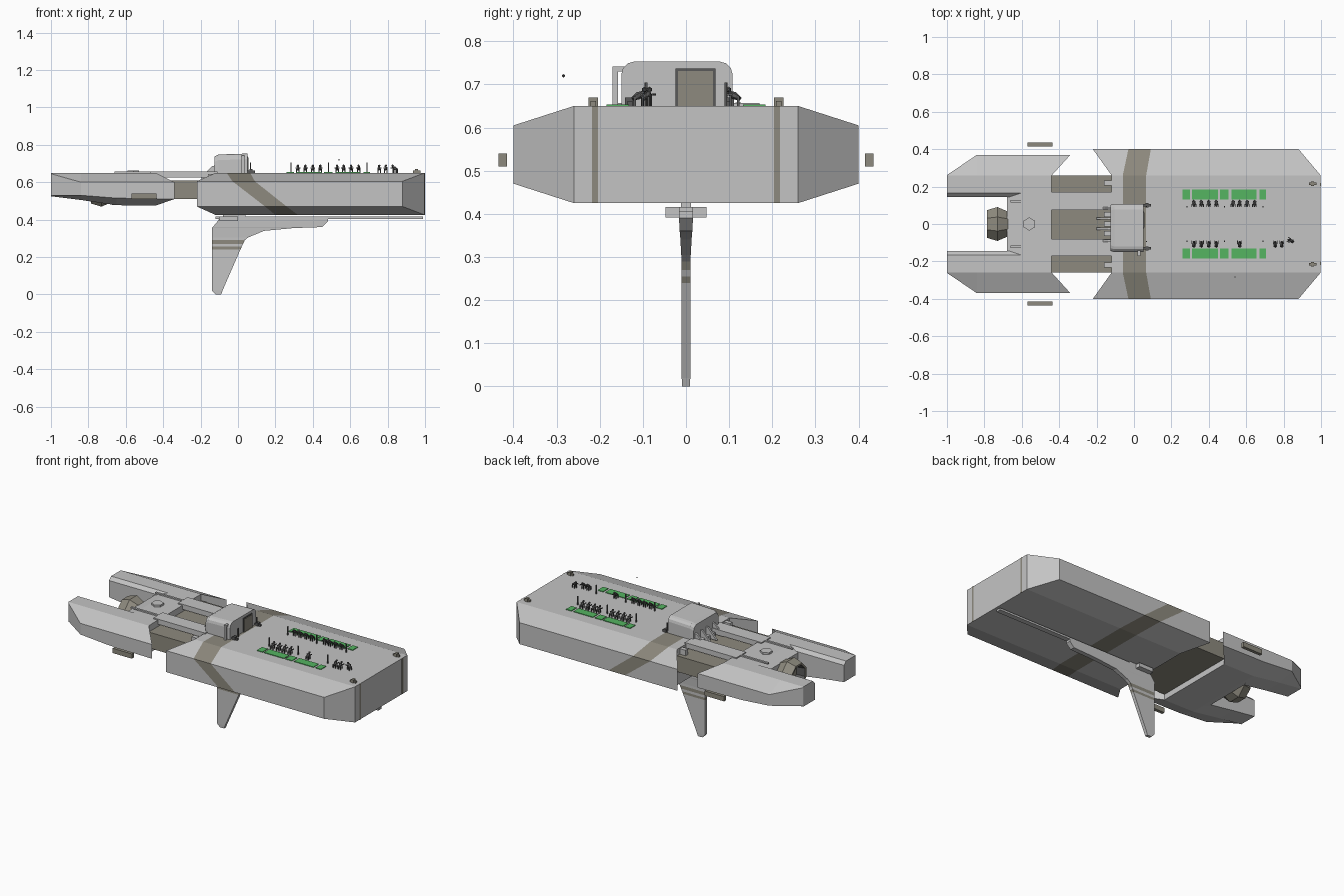
import bpy, bmesh, math
from mathutils import Matrix, Vector

if "Cube" in bpy.data.objects:
    bpy.data.objects.remove(bpy.data.objects["Cube"])


def mat(name, c):
    m = bpy.data.materials.new(name)
    m.diffuse_color = (*c, 1)
    m.use_nodes = True
    m.node_tree.nodes["Principled BSDF"].inputs["Base Color"].default_value = m.diffuse_color
    return m


GREY = mat("light_grey", (0.55, 0.55, 0.55))
BROWN = mat("taupe", (0.27, 0.255, 0.21))
DARK = mat("dark_grey", (0.10, 0.10, 0.10))
GREEN = mat("green", (0.09, 0.46, 0.12))


def finish(name, bm, mats):
    bmesh.ops.recalc_face_normals(bm, faces=bm.faces)
    me = bpy.data.meshes.new(name)
    bm.to_mesh(me)
    bm.free()
    for m in mats:
        me.materials.append(m)
    ob = bpy.data.objects.new(name, me)
    bpy.context.collection.objects.link(ob)
    return ob


def add_box(bm, x0, x1, y0, y1, z0, z1):
    m = Matrix.Translation(((x0 + x1) / 2, (y0 + y1) / 2, (z0 + z1) / 2)) @ \
        Matrix.Diagonal((x1 - x0, y1 - y0, z1 - z0, 1))
    bmesh.ops.create_cube(bm, size=1, matrix=m)


def boxes(name, m, *specs):
    bm = bmesh.new()
    for s in specs:
        add_box(bm, *s)
    return finish(name, bm, [m])


def loft(name, rings, caps, mats, band=lambda i: 0):
    bm = bmesh.new()
    vs = [[bm.verts.new(p) for p in r] for r in rings]
    n = len(rings[0])
    for i in range(len(vs) - 1):
        for j in range(n):
            k = (j + 1) % n
            f = bm.faces.new((vs[i][j], vs[i][k], vs[i + 1][k], vs[i + 1][j]))
            f.material_index = band(i)
    for r in (vs[0], vs[-1]):
        for c in caps:
            bm.faces.new([r[j] for j in c])
    return finish(name, bm, mats)


def extrude_y(name, prof, y0, y1, m):
    return loft(name, [[(x, y, z) for x, z in prof] for y in (y0, y1)],
                [range(len(prof))], [m])


# Main hull: octagonal section, x varies per corner so the stripe can slant
def hull_ring(a, b, c, d):
    half = [(a, .26, .65), (b, .40, .605), (c, .40, .47), (d, .26, .425)]
    return half + [(x, -y, z) for x, y, z in reversed(half)]


loft("main_hull",
     [hull_ring(-.12, -.22, -.22, -.12), hull_ring(-.06, -.03, .145, .20),
      hull_ring(.065, .09, .26, .32), hull_ring(.998, .88, .88, .998)],
     [(0, 1, 2, 3), (0, 3, 4, 7), (4, 5, 6, 7)], [GREY, BROWN],
     lambda i: 1 if i == 1 else 0)
boxes("bow_stripes", BROWN, (.995, 1, .204, .218, .425, .65),
      (.995, 1, -.218, -.204, .425, .65))

# Rear hull: two prongs joined by a centre block
for s, side in ((1, "left"), (-1, "right")):
    def ring(xi, xo, yo, zto, zbo, zbi):
        p = [(xi, .145, .63), (xi, .165, .65), (xi, .26, .65),
             (xo, yo, zto), (xo, yo, zbo), (xi, .26, zbi), (xi, .145, zbi)]
        return [(x, s * y, z) for x, y, z in p]
    loft("rear_prong_" + side,
         [ring(-1, -.999, .262, .645, .53, .525), ring(-.84, -.84, .37, .60, .53, .505),
          ring(-.65, -.65, .37, .60, .515, .477), ring(-.44, -.34, .37, .60, .51, .475)],
         [(0, 1, 2, 5, 6), (2, 3, 4, 5)], [GREY])
extrude_y("rear_centre", [(-.68, .48), (-.68, .625), (-.605, .65), (-.44, .65),
                          (-.44, .475), (-.65, .477)], -.166, .166, GREY)

# Neck joining the hulls, with beams on top
boxes("neck", BROWN, (-.46, -.10, -.26, .26, .51, .61))
boxes("neck_beams", GREY, (-.47, -.11, .075, .17, .625, .657),
      (-.47, -.11, -.17, -.08, .625, .657))
boxes("beam_rails", GREY, (-.66, -.47, .115, .128, .65, .658),
      (-.66, -.47, -.128, -.115, .65, .658))
boxes("stern_brackets", GREY,
      *[(-.16, -.115, y - .013, y + .013, .60, .645) for y in (.22, .05, .0, -.05, -.22)])
boxes("side_pods", BROWN, (-.57, -.435, .415, .435, .51, .54),
      (-.57, -.435, -.435, -.415, .51, .54))

# Hexagonal hatch
bm = bmesh.new()
bmesh.ops.create_cone(bm, cap_ends=True, segments=6, radius1=.035, radius2=.035,
                      depth=.016, matrix=Matrix.Translation((-.56, 0, .654)))
finish("hatch", bm, [GREY])

# Engine nozzle in the fork, open at the back
def oct_ring(x, r):
    return [(x, r * math.cos(math.pi * (k + .5) / 4), .56 + r * math.sin(math.pi * (k + .5) / 4))
            for k in range(8)]


loft("nozzle", [oct_ring(-.67, .07), oct_ring(-.73, .098), oct_ring(-.787, .08),
                oct_ring(-.787, .068), oct_ring(-.73, .06)],
     [range(8)], [BROWN, DARK], lambda i: 1 if i == 3 else 0)

# Cabin with rounded roof edges
def cabin_ring(x, top, inset=0):
    y0, y1, r = -.15 + inset, .108 - inset, .03
    p = [(x, y0, .64)]
    for cy, a0 in ((y0 + r, 180), (y1 - r, 90)):
        for k in range(4):
            a = math.radians(a0 - 30 * k)
            p.append((x, cy + r * math.cos(a), top - r + r * math.sin(a)))
    return p + [(x, y1, .64)]


loft("cabin", [cabin_ring(-.125, .738, .006), cabin_ring(-.105, .748),
               cabin_ring(.05, .753)], [range(10)], [GREY])
boxes("door_frame", DARK, (.048, .054, -.024, .068, .65, .737))
boxes("door", BROWN, (.05, .057, -.019, .062, .65, .731))
for i, y in enumerate((-.09, -.025, .03, .085)):
    extrude_y("cabin_brace_%d" % i, [(-.12, .69), (-.14, .685), (-.20, .62), (-.12, .62)],
              y - .006, y + .006, GREY)
boxes("cabin_pipe", GREY, (.02, .034, -.17, -.158, .65, .742),
      (.02, .034, -.17, -.14, .73, .742))

# Deck cleats
for i, (x, y, m) in enumerate(((.955, .215, BROWN), (.955, -.215, BROWN),
                               (.07, .10, DARK), (.07, -.13, DARK))):
    boxes("cleat_%d" % i, m, (x - .02, x + .02, y - .006, y + .006, .65, .662),
          (x - .008, x + .008, y - .011, y + .011, .65, .67))
boxes("cabin_light_posts", DARK, (.064, .07, .09, .096, .65, .705),
      (.064, .07, -.096, -.09, .65, .705))

# Green deck pads
spans = ((.26, .30), (.31, .45), (.46, .505), (.52, .655), (.67, .707))
for s, side in ((1, "left"), (-1, "right")):
    boxes("green_pads_" + side, GREEN,
          *[(a, b, *sorted((s * .132, s * .184)), .648, .654) for a, b in spans])
    boxes("posts_" + side, DARK,
          *[(x - .003, x + .003, s * .092 - .003, s * .092 + .003, .65, .705)
            for x in (.283, .483, .69)])


# Small crew figures on the deck
def figure(name, x, y, turn):
    bm = bmesh.new()
    bmesh.ops.create_icosphere(bm, subdivisions=1, radius=1, matrix=Matrix.Translation(
        (0, 0, .024)) @ Matrix.Rotation(.5, 4, 'X') @ Matrix.Diagonal((.009, .02, .009, 1)))
    bmesh.ops.create_icosphere(bm, subdivisions=1, radius=.007,
                               matrix=Matrix.Translation((0, .014, .038)))
    for s in (-1, 1):
        add_box(bm, s * .008 - .002, s * .008 + .002, -.012, -.006, 0, .022)
        add_box(bm, s * .011 - .002, s * .011 + .002, .004, .022, .024, .029)
        add_box(bm, s * .006 - .002, s * .006 + .002, .006, .011, 0, .024)
    bmesh.ops.transform(bm, verts=bm.verts, matrix=Matrix.Translation((x, y, .65)) @
                        Matrix.Rotation(turn, 4, 'Z'))
    finish(name, bm, [DARK])


row = (.32, .36, .40, .44)
for i, x in enumerate(row + (.53, .565, .605, .645)):
    figure("crew_left_%d" % i, x, .112, math.pi)
for i, x in enumerate(row + (.565, .755, .79)):
    figure("crew_right_%d" % i, x, -.11, 0)
figure("crew_walking", .84, -.09, 1.2)
bm = bmesh.new()
bmesh.ops.create_icosphere(bm, subdivisions=1, radius=.004,
                           matrix=Matrix.Translation((.54, -.284, .72)))
finish("drone", bm, [DARK])

# Keel rail and fin; fin has two painted bands
boxes("keel_rail", GREY, (-.12, .99, -.016, .016, .404, .416))
boxes("keel_flange", GREY, (-.10, .0, -.048, .048, .392, .416))
boxes("keel_mount", GREY, (-.08, .04, -.012, .012, .40, .43))
fin = [(-.14, .0101, .018), (-.14, .24, 0), (-.14, .255, 0), (-.14, .27, 0), (-.14, .29, 0)]
rows = [(.0, -.12, -.09, .009), (.02, -.14, -.083, .010), (.24, -.14, .013, .011),
        (.255, -.14, .02, .011), (.27, -.14, .027, .011), (.29, -.14, .036, .011),
        (.305, -.14, .055, .011), (.34, -.14, .14, .013), (.355, -.14, .30, .014),
        (.36, -.135, .45, .015), (.39, -.11, .48, .016), (.405, -.10, .48, .016)]
loft("fin", [[(a, -w, z), (b, -w, z), (b, w, z), (a, w, z)] for z, a, b, w in rows],
     [range(4)], [GREY, BROWN], lambda i: 1 if i in (2, 4) else 0)
